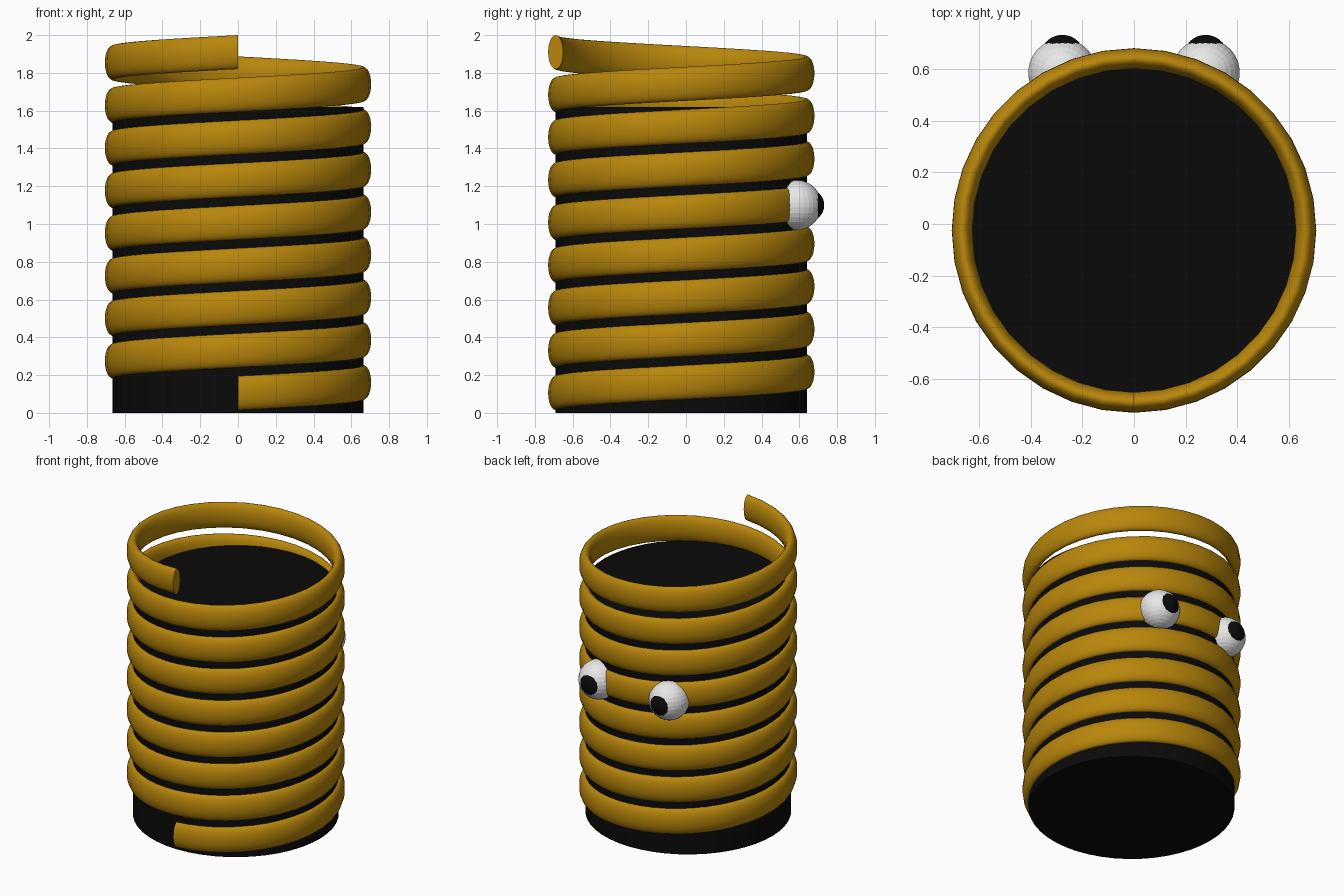
import bpy, bmesh, math
from mathutils import Matrix

if "Cube" in bpy.data.objects:
    bpy.data.objects.remove(bpy.data.objects["Cube"])

CY = -0.025   # y of the body axis
R = 0.665     # body radius and coil centre-line radius


def material(name, rgb):
    m = bpy.data.materials.new(name)
    m.diffuse_color = (*rgb, 1)
    m.use_nodes = True
    m.node_tree.nodes["Principled BSDF"].inputs["Base Color"].default_value = m.diffuse_color
    return m


gold = material("dark gold", (0.479, 0.238, 0.0033))
black = material("black", (0.003, 0.003, 0.003))
white = material("white", (1, 1, 1))


def finish(name, bm, mat, smooth=False):
    bmesh.ops.recalc_face_normals(bm, faces=bm.faces)
    me = bpy.data.meshes.new(name)
    bm.to_mesh(me)
    bm.free()
    me.materials.append(mat)
    ob = bpy.data.objects.new(name, me)
    bpy.context.collection.objects.link(ob)
    if smooth:
        bpy.ops.object.select_all(action='DESELECT')
        bpy.context.view_layer.objects.active = ob
        ob.select_set(True)
        bpy.ops.object.shade_smooth_by_angle(angle=math.radians(35))
    return ob


def ball(name, loc, r, mat):
    bm = bmesh.new()
    bmesh.ops.create_uvsphere(bm, u_segments=30, v_segments=15, radius=r,
                              matrix=Matrix.Translation(loc))
    finish(name, bm, mat)


# solid inner cylinder
bm = bmesh.new()
bmesh.ops.create_cone(bm, cap_ends=True, segments=48, radius1=R, radius2=R,
                      depth=1.62, matrix=Matrix.Translation((0, CY, 0.81)))
finish("body", bm, black, True)

# coil: upright oval section swept along a helix, starting at the front
TURNS, STEPS, SIDES = 8, 36, 24
Z0, Z1, HALF_W, HALF_H = 0.105, 1.91, 0.04, 0.09
bm = bmesh.new()
rings = []
for i in range(TURNS * STEPS + 1):
    a = -math.pi / 2 + 2 * math.pi * i / STEPS
    z = Z0 + (Z1 - Z0) * i / (TURNS * STEPS)
    ring = []
    for j in range(SIDES):
        t = 2 * math.pi * j / SIDES
        r = R + HALF_W * math.cos(t)
        ring.append(bm.verts.new((r * math.cos(a), CY + r * math.sin(a),
                                  z + HALF_H * math.sin(t))))
    rings.append(ring)
for p, q in zip(rings, rings[1:]):
    for j in range(SIDES):
        k = (j + 1) % SIDES
        bm.faces.new((p[j], p[k], q[k], q[j]))
bm.faces.new(rings[0])
bm.faces.new(rings[-1])
finish("coil", bm, gold, True)

# eyes on the back, each with a bulging pupil
for side, s in (("left", -1), ("right", 1)):
    ball(side + "_eye", (s * 0.277, 0.585, 1.10), 0.133, white)
    ball(side + "_pupil", (s * 0.277, 0.645, 1.10), 0.087, black)
